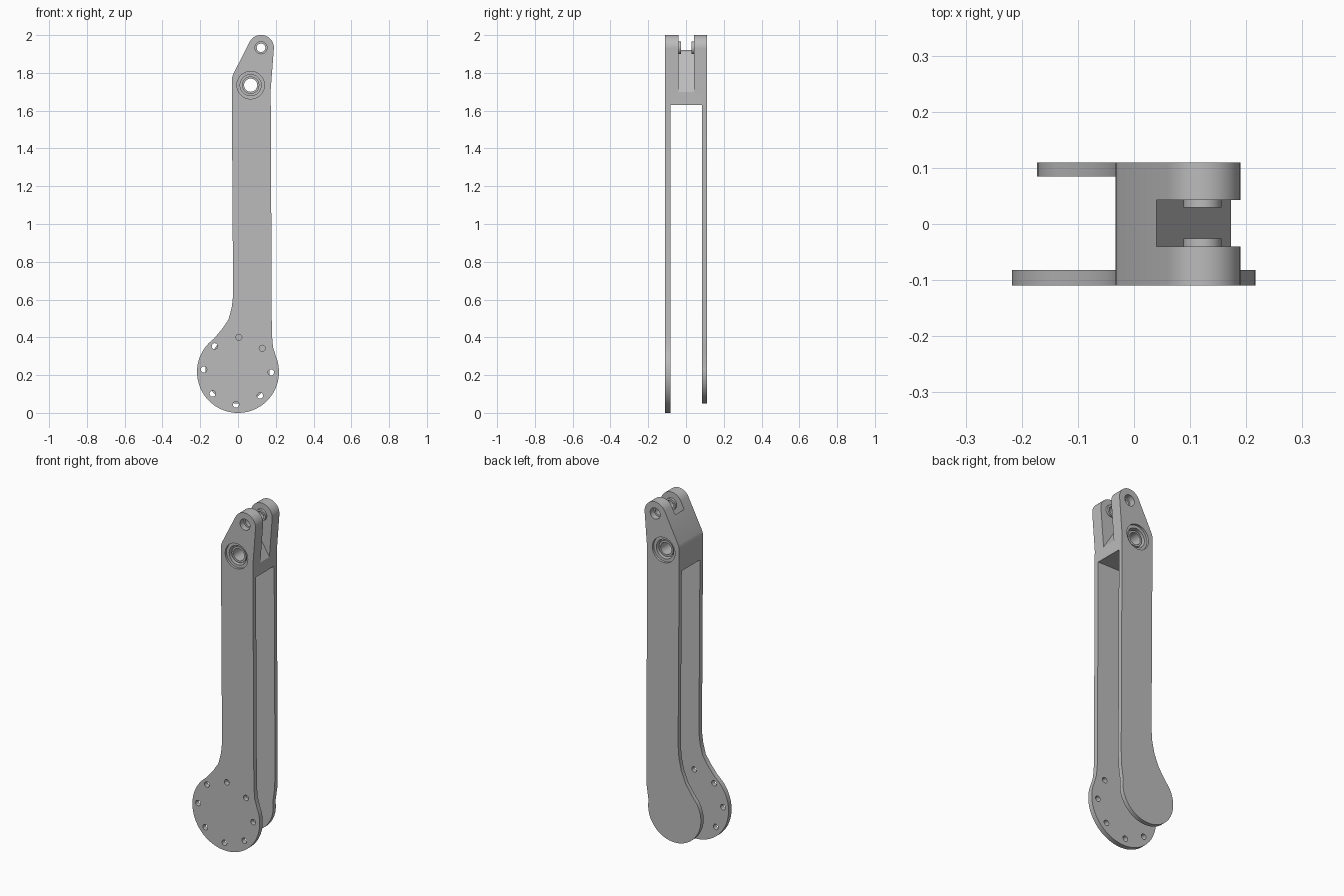
import bpy, bmesh
from math import sin, cos, radians, pi

cube = bpy.data.objects.get("Cube")
if cube:
    bpy.data.objects.remove(cube, do_unlink=True)

metal = bpy.data.materials.new("light grey metal")
metal.use_nodes = True
GREY = (0.5, 0.5, 0.5, 1)
metal.diffuse_color = GREY
metal.node_tree.nodes["Principled BSDF"].inputs["Base Color"].default_value = GREY


def prism(name, outline, y0, y1):
    """Extrude an x-z outline from y0 to y1."""
    bm = bmesh.new()
    face = bm.faces.new([bm.verts.new((x, y0, z)) for x, z in outline])
    ext = bmesh.ops.extrude_face_region(bm, geom=[face])
    moved = [v for v in ext["geom"] if isinstance(v, bmesh.types.BMVert)]
    bmesh.ops.translate(bm, verts=moved, vec=(0, y1 - y0, 0))
    bmesh.ops.recalc_face_normals(bm, faces=bm.faces)
    mesh = bpy.data.meshes.new(name)
    bm.to_mesh(mesh)
    bm.free()
    mesh.materials.append(metal)
    ob = bpy.data.objects.new(name, mesh)
    bpy.context.collection.objects.link(ob)
    return ob


def arc(cx, cz, r, a0, a1, n):
    angles = [radians(a0 + (a1 - a0) * i / n) for i in range(n + 1)]
    return [(cx + r * cos(a), cz + r * sin(a)) for a in angles]


def circle(c, r, n=32):
    return arc(c[0], c[1], r, 0, 360 * (n - 1) / n, n - 1)


def cut(ob, cutters):
    """Subtract the cutters, one after another, and bake the result."""
    for c in cutters:
        mod = ob.modifiers.new("cut", "BOOLEAN")
        mod.operation, mod.solver, mod.object = "DIFFERENCE", "EXACT", c
    bpy.context.view_layer.update()
    graph = bpy.context.evaluated_depsgraph_get()
    mesh = bpy.data.meshes.new_from_object(ob.evaluated_get(graph))
    ob.modifiers.clear()
    ob.data = mesh


def smooth(ob):
    bpy.ops.object.select_all(action="DESELECT")
    ob.select_set(True)
    bpy.context.view_layer.objects.active = ob
    bpy.ops.object.shade_smooth_by_angle(angle=radians(30))


FRONT, BACK = -0.11, 0.11
IN_FRONT, IN_BACK = -0.082, 0.085
SLOT_FRONT, SLOT_BACK = -0.04, 0.043
PIN, PIVOT = (0.122, 1.933), (0.067, 1.735)

# Shared outline of the head, running from its right edge over the tip
tip = arc(PIN[0], PIN[1], 0.068, -4, 153, 20)
shoulder = [(-0.027, 1.79), (-0.032, 1.772), (-0.033, 1.75)]
head = [(0.173, 1.71)] + tip + shoulder

# Arms: the front one ends in a large disc, the back one in a smaller pad
disc = arc(0, 0.217, 0.217, 126, 383, 48)
flare = [(-0.026, 0.62), (-0.033, 0.56), (-0.05, 0.495), (-0.08, 0.45)]
front_arm = prism("front_arm", head + flare + disc + [(0.185, 0.35), (0.179, 0.42)],
                  FRONT, IN_FRONT)
pad = arc(-0.003, 0.22, 0.17, 136, 370, 40)
back_flare = [(-0.026, 0.62), (-0.031, 0.55), (-0.046, 0.48), (-0.075, 0.41)]
back_arm = prism("back_arm", head + back_flare + pad + [(0.176, 0.33), (0.179, 0.42)],
                 IN_BACK, BACK)
head_core = prism("head_core", [(0.173, 1.63)] + head + [(-0.032, 1.63)],
                  IN_FRONT, IN_BACK)

# Fork slot with a sloping floor
slot = prism("slot_cutter", [(0.04, 1.91), (0.173, 1.70), (0.3, 1.5), (0.3, 2.1), (0.04, 2.1)],
             SLOT_FRONT, SLOT_BACK)
cut(head_core, [slot])

# Bosses around the pin, inside the fork
bosses = [prism("front_pin_boss", circle(PIN, 0.034), SLOT_FRONT, -0.026),
          prism("back_pin_boss", circle(PIN, 0.034), 0.029, SLOT_BACK)]

# Stepped pin and pivot bores
bores = [prism("pin_bore", circle(PIN, 0.023, 12), -0.2, 0.2),
         prism("pivot_bore", circle(PIVOT, 0.035), -0.2, 0.2)]
for a, b in ((-0.2, FRONT), (BACK, 0.2)):
    s = 1 if a < 0 else -1
    for c, r, depth in ((PIN, 0.032, 0.035), (PIVOT, 0.073, 0.013), (PIVOT, 0.056, 0.05)):
        y0, y1 = (a, b + depth) if s > 0 else (a - depth, b)
        bores.append(prism("counterbore", circle(c, r), y0, y1))

# Bolt holes around the front disc
bolts = []
for i in range(8):
    a = radians(87.5) + i * pi / 4
    c = (-0.003 + 0.178 * cos(a), 0.222 + 0.178 * sin(a))
    bolts.append(prism("bolt_hole", circle(c, 0.016, 16), -0.2, -0.05))

cut(front_arm, bores + bolts)
cut(back_arm, bores)
cut(head_core, bores)
for boss in bosses:
    cut(boss, bores[:1])

# Bushing rings standing in the pivot counterbores
rings = []
for name, y0, y1 in (("front_bushing", -0.088, -0.06), ("back_bushing", 0.06, 0.088)):
    ring = prism(name, circle(PIVOT, 0.046), y0, y1)
    cut(ring, bores[1:2])
    rings.append(ring)

for c in bores + bolts + [slot]:
    bpy.data.objects.remove(c, do_unlink=True)
for ob in [front_arm, back_arm, head_core] + bosses + rings:
    smooth(ob)
